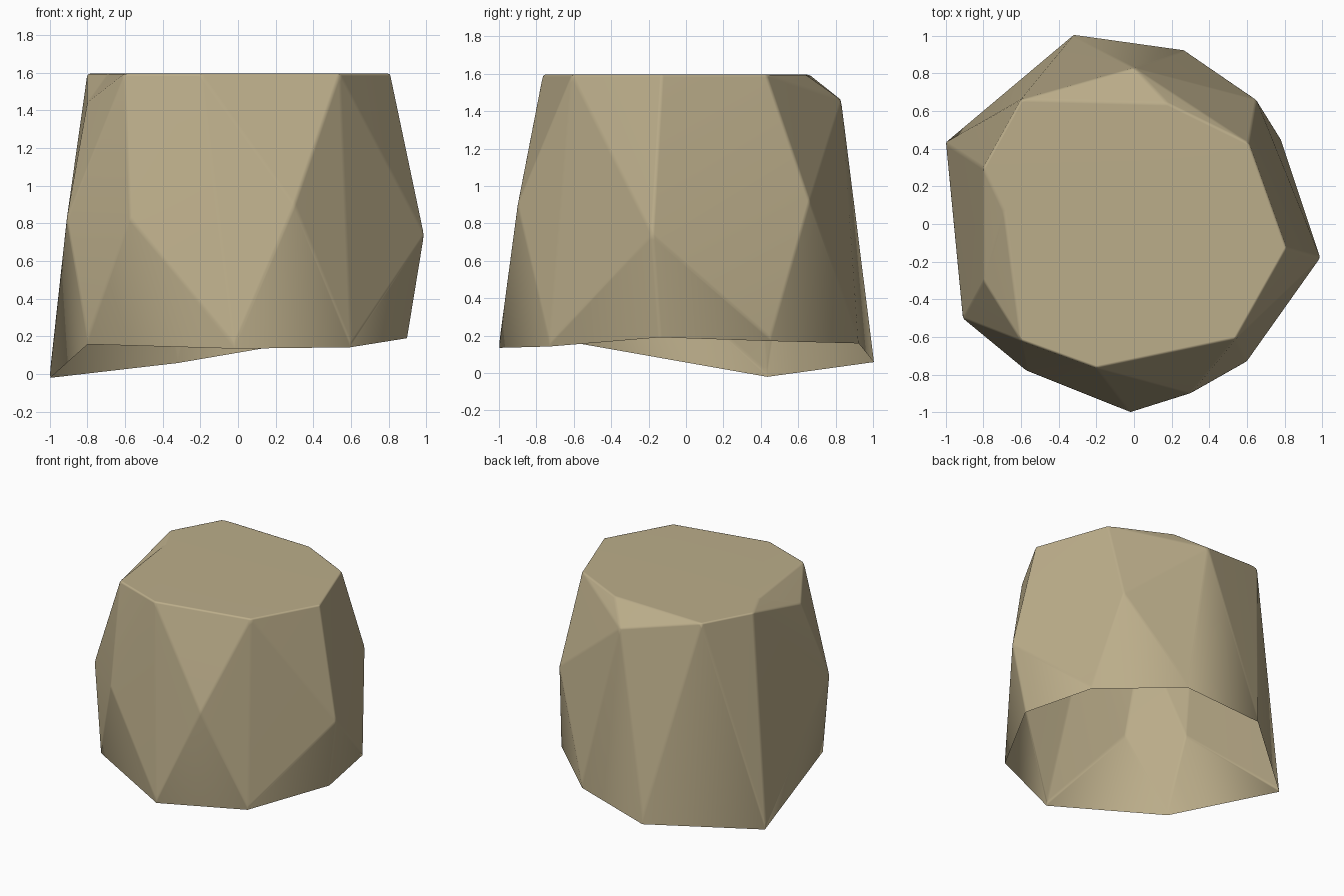
import bpy
import bmesh
from mathutils import Vector

default_cube = bpy.data.objects.get("Cube")
if default_cube:
    bpy.data.objects.remove(default_cube, do_unlink=True)

TOP_HEIGHT = 1.595
RIM_LIMIT = 0.3      # every vertex of the open bottom rim lies below this


def make_material(name, colour):
    material = bpy.data.materials.new(name)
    material.use_nodes = True
    material.diffuse_color = colour
    material.node_tree.nodes["Principled BSDF"].inputs["Base Color"].default_value = colour
    return material


def nearest_vertex(mesh, position):
    return min(mesh.verts, key=lambda vertex: (vertex.co - position).length)


# Outline of the flat top
top_outline = [(-.60, .66), (-.80, .30), (-.60, -.62), (-.20, -.765),
               (.54, -.61), (.81, -.13), (.61, .43), (.18, .64)]

# Chipped corners and the bulges around the waist
notch_corner = Vector((-.80, -.30, 1.44))
waist = [(0, .83, 1.46), (-.91, -.50, .82), (-.57, -.78, .82),
         (.30, -.90, .90), (.99, -.18, .74), (.65, .66, .92)]

# Uneven rim of the open bottom
bottom_rim = [(-1, .43, 0), (-.32, 1, .11), (.27, .92, .19), (.78, .45, .19),
              (.90, -.14, .19), (.60, -.73, .16), (-.02, -1, .155), (-.80, -.58, .19)]

# Wrap the corners in a faceted skin
bm = bmesh.new()
corners = [(x, y, TOP_HEIGHT) for x, y in top_outline]
for corner in corners + waist + bottom_rim + [notch_corner]:
    bm.verts.new(corner)
bmesh.ops.convex_hull(bm, input=list(bm.verts))

# Open the underside
underside = [face for face in bm.faces
             if all(vertex.co.z < RIM_LIMIT for vertex in face.verts)]
bmesh.ops.delete(bm, geom=underside, context='FACES')

# Merge the triangles of the flat top into one face
flat_top = [face for face in bm.faces
            if all(vertex.co.z > TOP_HEIGHT - .01 for vertex in face.verts)]
if len(flat_top) > 1:
    bmesh.ops.dissolve_faces(bm, faces=flat_top)

# Push a shallow notch into the top edge
first = nearest_vertex(bm, Vector(corners[1]))
second = nearest_vertex(bm, Vector(corners[2]))
notch_edge = bm.edges.get((first, second))
if notch_edge:
    _, notch = bmesh.utils.edge_split(notch_edge, first, .25)
    notch.co = (-.69, .07, TOP_HEIGHT)
    bmesh.ops.connect_vert_pair(bm, verts=[notch, nearest_vertex(bm, notch_corner)])

bmesh.ops.recalc_face_normals(bm, faces=list(bm.faces))
if max(bm.faces, key=lambda face: face.calc_center_median().z).normal.z < 0:
    bmesh.ops.reverse_faces(bm, faces=list(bm.faces))

mesh = bpy.data.meshes.new("stone_block")
bm.to_mesh(mesh)
bm.free()
stone = bpy.data.objects.new("stone_block", mesh)
bpy.context.collection.objects.link(stone)
mesh.materials.append(make_material("sandy_tan", (.50, .42, .255, 1)))

# Slightly worn edges with soft shading
bevel = stone.modifiers.new("worn_edges", 'BEVEL')
bevel.width = .012
bevel.segments = 2
bevel.limit_method = 'ANGLE'
bevel.angle_limit = .15
mesh.shade_smooth()
soften = stone.modifiers.new("flat_facets", 'WEIGHTED_NORMAL')
soften.keep_sharp = True
